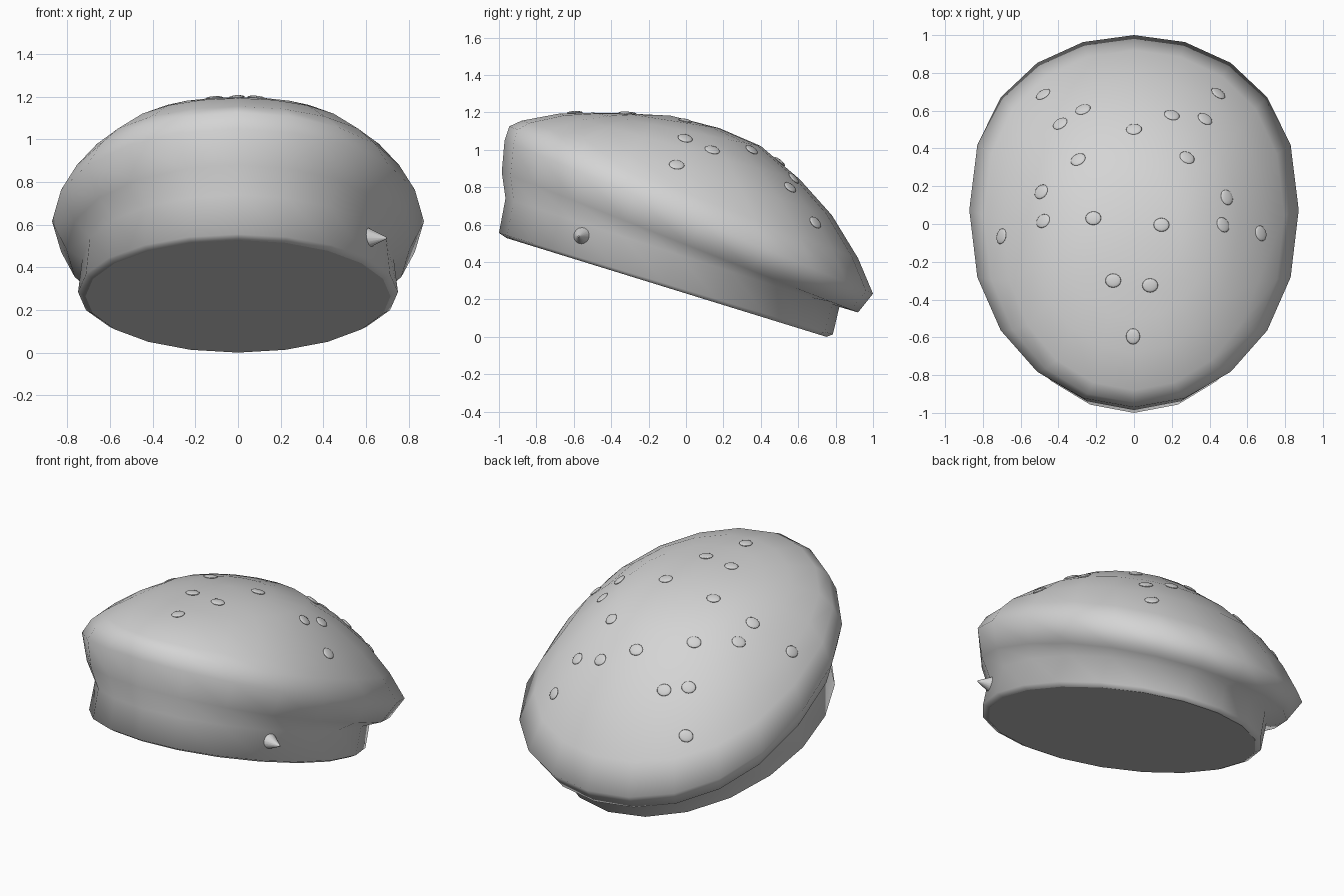
import bpy, bmesh, math
from mathutils import Vector, Matrix
from mathutils.bvhtree import BVHTree

cube = bpy.data.objects.get("Cube")
if cube:
    bpy.data.objects.remove(cube, do_unlink=True)

# One plain grey for every part
GREY = (0.66, 0.66, 0.66, 1)
grey = bpy.data.materials.new("light_grey")
grey.use_nodes = True
grey.diffuse_color = GREY
grey.node_tree.nodes["Principled BSDF"].inputs["Base Color"].default_value = GREY


def finish(name, bm):
    mesh = bpy.data.meshes.new(name)
    bm.to_mesh(mesh)
    bm.free()
    mesh.materials.append(grey)
    obj = bpy.data.objects.new(name, mesh)
    bpy.context.collection.objects.link(obj)
    return obj


# Cap body: tilted oval rings, each as
# (front y, front z, back y, back z, half width, fullness of the oval towards the back)
RINGS = [
    (-0.96, 0.528, 0.75, 0.000, 0.715, 0),       # opening
    (-1.00, 0.555, 0.785, 0.012, 0.750, 0),      # band bottom
    (-0.965, 0.74, 0.82, 0.16, 0.730, 0.03),     # band top
    (-0.985, 0.88, 0.92, 0.13, 0.805, 0.055),    # crown underside
    (-0.97, 1.05, 1.00, 0.23, 0.872, 0.06),      # rim
    (-0.945, 1.125, 0.92, 0.42, 0.795, 0.06),
    (-0.88, 1.155, 0.78, 0.65, 0.695, 0.06),
    (-0.68, 1.193, 0.61, 0.84, 0.555, 0.05),
    (-0.50, 1.198, 0.40, 1.02, 0.410, 0.03),
    (-0.33, 1.195, 0.18, 1.115, 0.250, 0),
]
SIDES = 20
bm = bmesh.new()
loops = []
for fy, fz, by, bz, width, full in RINGS:
    loop = []
    for i in range(SIDES):
        a = math.tau * i / SIDES
        s, c = math.sin(a), math.cos(a)
        # position along the ring's tilted axis, -1 at the front to 1 at the back
        t = math.copysign(abs(c) ** (1 - 2 * full), c) + full * s * s
        loop.append(bm.verts.new((width * s,
                                  (fy + by) / 2 + (by - fy) / 2 * t,
                                  (fz + bz) / 2 + (bz - fz) / 2 * t)))
    loops.append(loop)
for low, high in zip(loops, loops[1:]):
    for i in range(SIDES):
        j = (i + 1) % SIDES
        bm.faces.new((low[i], low[j], high[j], high[i])).smooth = True
apex = bm.verts.new((0, -0.08, 1.182))
for i in range(SIDES):
    bm.faces.new((loops[-1][i], loops[-1][(i + 1) % SIDES], apex)).smooth = True
bm.faces.new(loops[0])      # flat underside
bmesh.ops.recalc_face_normals(bm, faces=bm.faces)
surface = BVHTree.FromBMesh(bm)
finish("cap_body", bm)

# Flat oval studs on the crown: (x, y, turn in degrees)
STUDS = [
    (-0.48, 0.685, 20), (-0.27, 0.605, 20), (-0.39, 0.53, 30), (0.0, 0.50, 0),
    (0.20, 0.575, 0), (0.375, 0.555, -30), (0.445, 0.69, -35), (-0.295, 0.34, 25),
    (0.28, 0.35, -20), (-0.49, 0.17, 40), (0.49, 0.14, 100), (-0.48, 0.015, 20),
    (-0.215, 0.03, 0), (0.145, -0.005, 0), (0.47, -0.005, 120), (-0.70, -0.065, 70),
    (0.67, -0.05, 110), (-0.11, -0.30, 0), (0.085, -0.325, 0), (-0.005, -0.595, 90),
]
for n, (x, y, turn) in enumerate(STUDS, 1):
    hit, normal, _, _ = surface.ray_cast(Vector((x, y, 3)), Vector((0, 0, -1)))
    tilt = Vector((0, 0, 1)).rotation_difference(normal).to_matrix().to_4x4()
    bm = bmesh.new()
    bmesh.ops.create_uvsphere(bm, u_segments=16, v_segments=8, radius=1)
    bm.transform(Matrix.Translation(hit + normal * 0.003) @ tilt
                 @ Matrix.Rotation(math.radians(turn), 4, 'Z')
                 @ Matrix.Diagonal((0.042, 0.037, 0.009, 1)))
    for f in bm.faces:
        f.smooth = True
    finish(f"crown_stud_{n:02d}", bm)

# Pointed stud on the left of the band
bm = bmesh.new()
bmesh.ops.create_cone(bm, cap_ends=True, segments=16, radius1=0.056, radius2=0.004, depth=0.105)
aim = Vector((0.97, -0.22, 0.0)).to_track_quat('Z', 'Y').to_matrix().to_4x4()
bm.transform(Matrix.Translation((0.646, -0.562, 0.537)) @ aim)
for f in bm.faces:
    f.smooth = len(f.verts) == 4
finish("band_point", bm)
